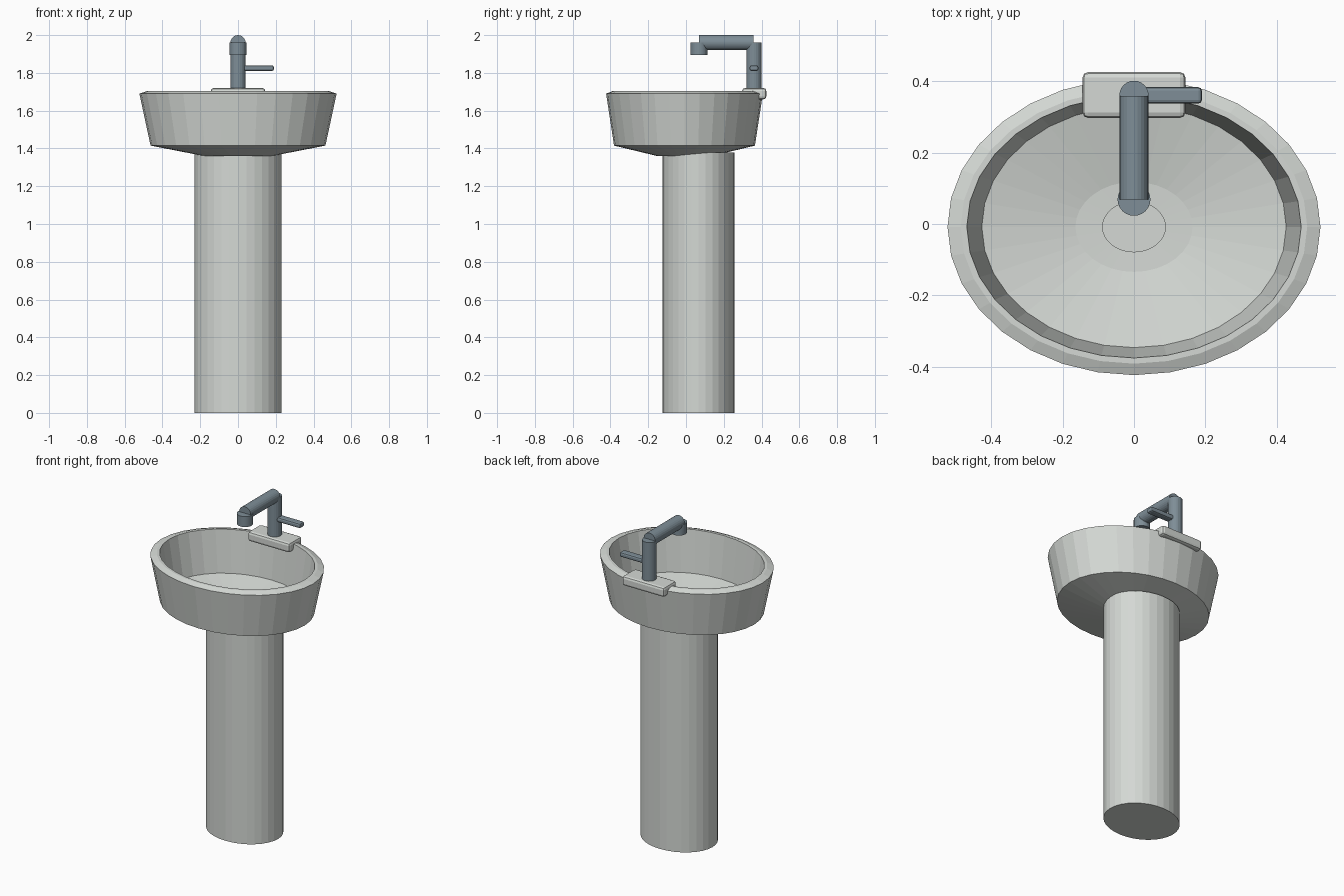
import bpy, bmesh, math
from mathutils import Matrix

if "Cube" in bpy.data.objects:
    bpy.data.objects.remove(bpy.data.objects["Cube"])


def material(name, rgb):
    m = bpy.data.materials.new(name)
    m.diffuse_color = (*rgb, 1.0)
    m.use_nodes = True
    m.node_tree.nodes["Principled BSDF"].inputs["Base Color"].default_value = m.diffuse_color
    return m


ceramic = material("white_ceramic", (0.66, 0.69, 0.66))
steel = material("blue_grey_metal", (0.21, 0.27, 0.31))


def finish(name, bm, mat):
    bmesh.ops.recalc_face_normals(bm, faces=bm.faces)
    me = bpy.data.meshes.new(name)
    bm.to_mesh(me)
    bm.free()
    me.materials.append(mat)
    ob = bpy.data.objects.new(name, me)
    bpy.context.collection.objects.link(ob)
    return ob


def elliptic_loft(name, rings, cy, mat, sides=32):
    """Stack of elliptical rings (rx, ry, z), capped at both ends."""
    bm = bmesh.new()
    loops = []
    for rx, ry, z in rings:
        angles = [2 * math.pi * i / sides for i in range(sides)]
        loops.append([bm.verts.new((rx * math.cos(a), cy + ry * math.sin(a), z)) for a in angles])
    for a, b in zip(loops, loops[1:]):
        for i in range(sides):
            j = (i + 1) % sides
            bm.faces.new((a[i], a[j], b[j], b[i]))
    bm.faces.new(loops[0])
    bm.faces.new(loops[-1])
    return finish(name, bm, mat)


def cylinder(name, radius, length, centre, mat, along_y=False, sides=24):
    bm = bmesh.new()
    m = Matrix.Translation(centre)
    if along_y:
        m = m @ Matrix.Rotation(math.pi / 2, 4, 'X')
    bmesh.ops.create_cone(bm, cap_ends=True, segments=sides, radius1=radius,
                          radius2=radius, depth=length, matrix=m)
    return finish(name, bm, mat)


def rounded_box(name, low, high, bevel, mat):
    bm = bmesh.new()
    centre = [(a + b) / 2 for a, b in zip(low, high)]
    size = [b - a for a, b in zip(low, high)]
    bmesh.ops.create_cube(bm, size=1, matrix=Matrix.Translation(centre) @ Matrix.Diagonal((*size, 1)))
    bmesh.ops.bevel(bm, geom=bm.edges[:], offset=bevel, segments=2, profile=0.5, affect='EDGES')
    return finish(name, bm, mat)


# Pedestal column
elliptic_loft("pedestal", [(0.23, 0.191, 0), (0.23, 0.191, 1.378)], 0.066, ceramic)

# Bowl: underside, outer wall, chamfered rim, inner wall, sloping floor, drain recess
elliptic_loft("basin", [
    (0.18, 0.145, 1.36),
    (0.463, 0.373, 1.415),
    (0.522, 0.415, 1.69),
    (0.485, 0.383, 1.703),
    (0.468, 0.367, 1.703),
    (0.426, 0.338, 1.445),
    (0.164, 0.126, 1.397),
    (0.088, 0.070, 1.395),
    (0.088, 0.070, 1.385),
], -0.008, ceramic)

# Tap ledge across the back rim
rounded_box("tap_ledge", (-0.144, 0.297, 1.66), (0.144, 0.425, 1.72), 0.015, ceramic)

# Tap: riser, horizontal spout, nozzle and side lever
cylinder("tap_riser", 0.041, 0.26, (0, 0.36, 1.83), steel)
cylinder("tap_spout", 0.04, 0.29, (0, 0.213, 1.96), steel, along_y=True)
cylinder("tap_nozzle", 0.046, 0.065, (0, 0.069, 1.9275), steel)
rounded_box("tap_lever", (0.0, 0.337, 1.81), (0.19, 0.383, 1.84), 0.01, steel)
